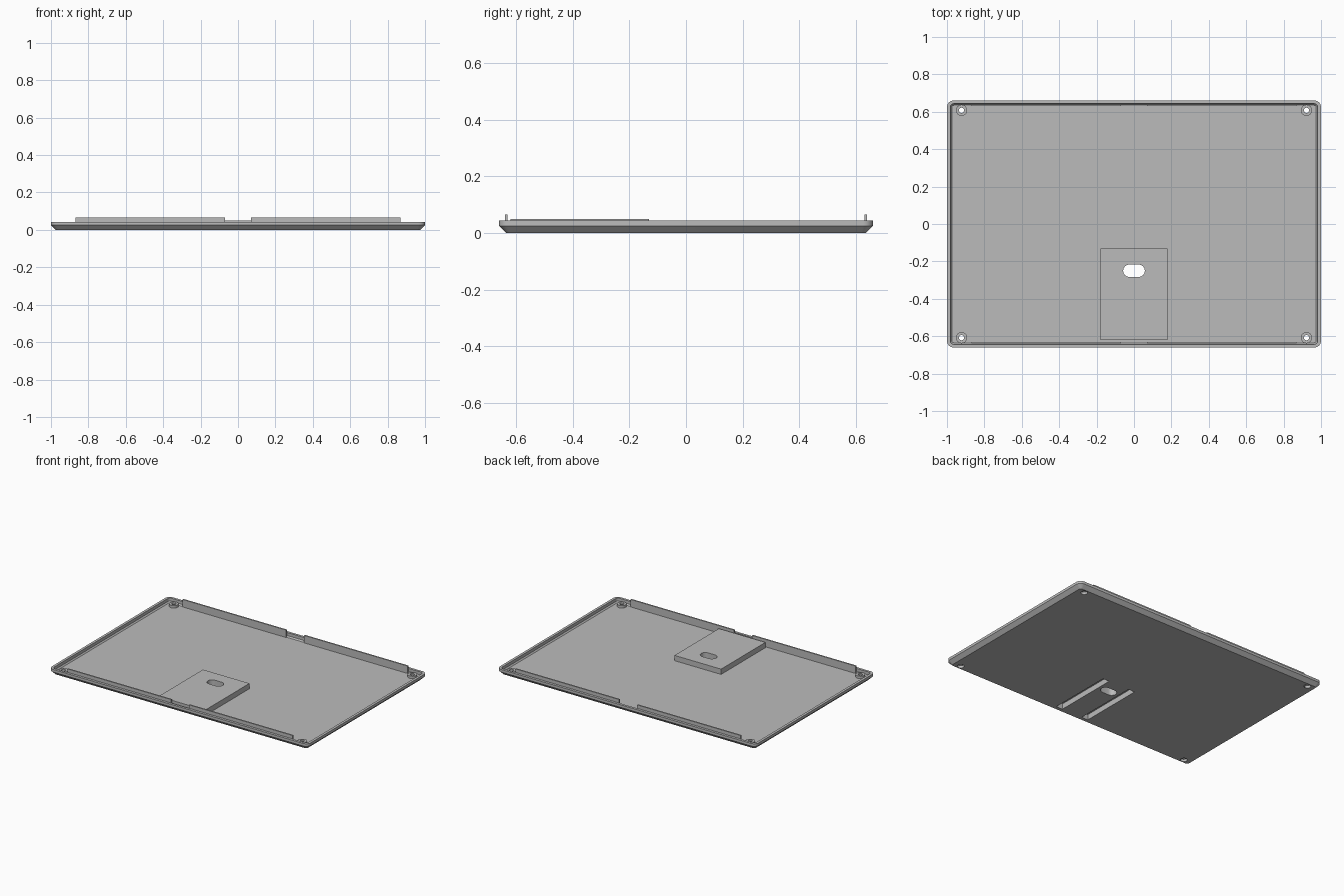
import bpy, bmesh, math

cube = bpy.data.objects.get("Cube")
if cube:
    bpy.data.objects.remove(cube, do_unlink=True)

grey = bpy.data.materials.new("plain grey")
grey.use_nodes = True
grey.diffuse_color = (0.5, 0.5, 0.5, 1)
grey.node_tree.nodes["Principled BSDF"].inputs["Base Color"].default_value = (0.5, 0.5, 0.5, 1)


def outline(hx, hy, r, steps=6):
    """Rounded rectangle, counter-clockwise; r near hx and hy gives a circle."""
    points = []
    for k, (sx, sy) in enumerate([(1, 1), (-1, 1), (-1, -1), (1, -1)]):
        for i in range(steps + 1):
            a = (k + i / steps) * math.pi / 2
            points.append((sx * (hx - r) + r * math.cos(a), sy * (hy - r) + r * math.sin(a)))
    return points


def loft(name, rings, cx=0, cy=0):
    """Closed solid through rings of (half x, half y, corner radius, z)."""
    bm = bmesh.new()
    loops = [[bm.verts.new((cx + x, cy + y, z)) for x, y in outline(hx, hy, r)]
             for hx, hy, r, z in rings]
    n = len(loops[0])
    for low, high in zip(loops, loops[1:]):
        for i in range(n):
            j = (i + 1) % n
            bm.faces.new((low[i], low[j], high[j], high[i]))
    bm.faces.new(loops[0][::-1])
    bm.faces.new(loops[-1])
    return finish(name, bm)


def box(name, x0, x1, y0, y1, z0, z1):
    bm = bmesh.new()
    bmesh.ops.create_cube(bm, size=1)
    for v in bm.verts:
        v.co = (x1 if v.co.x > 0 else x0, y1 if v.co.y > 0 else y0, z1 if v.co.z > 0 else z0)
    return finish(name, bm)


def finish(name, bm):
    bmesh.ops.recalc_face_normals(bm, faces=bm.faces)
    mesh = bpy.data.meshes.new(name)
    bm.to_mesh(mesh)
    bm.free()
    mesh.materials.append(grey)
    obj = bpy.data.objects.new(name, mesh)
    bpy.context.collection.objects.link(obj)
    return obj


def disc(name, r0, r1, z0, z1, cx, cy):
    return loft(name, [(r0, r0, r0 * 0.998, z0), (r1, r1, r1 * 0.998, z1)], cx, cy)


def combine(target, tool, operation):
    mod = target.modifiers.new(operation.lower(), 'BOOLEAN')
    mod.operation = operation
    mod.solver = 'EXACT'
    mod.object = tool
    bpy.context.view_layer.objects.active = target
    bpy.ops.object.modifier_apply(modifier=mod.name)
    bpy.data.objects.remove(tool, do_unlink=True)


# Shallow tray: chamfered underside, rim and recessed floor
tray = loft("tray", [
    (0.975, 0.635, 0.015, 0), (1, 0.66, 0.035, 0.025), (1, 0.66, 0.035, 0.043),
    (0.982, 0.643, 0.018, 0.043), (0.982, 0.643, 0.018, 0.022), (0.974, 0.635, 0.012, 0.013)])

# Raised mounting block and corner screw bosses
combine(tray, box("mounting_block", -0.18, 0.18, -0.62, -0.13, 0.006, 0.05), 'UNION')
corners = [(sx * 0.922, sy * 0.608) for sx in (-1, 1) for sy in (-1, 1)]
for x, y in corners:
    combine(tray, disc("screw_boss", 0.03, 0.03, 0.006, 0.03, x, y), 'UNION')

# Screw holes with wider recesses below
for x, y in corners:
    combine(tray, disc("screw_hole", 0.014, 0.014, -0.02, 0.07, x, y), 'DIFFERENCE')
    combine(tray, disc("screw_head_recess", 0.022, 0.022, -0.02, 0.017, x, y), 'DIFFERENCE')

# Oblong cable hole and two slots on the underside of the block
combine(tray, loft("cable_hole", [(0.058, 0.033, 0.0329, -0.02), (0.058, 0.033, 0.0329, 0.08)],
                   0, -0.25), 'DIFFERENCE')
for x in (-0.105, 0.105):
    combine(tray, box("slot", x - 0.025, x + 0.025, -0.61, -0.15, -0.02, 0.038), 'DIFFERENCE')

# Thin locating lips along the long walls, split in the middle
for side, sy in (("front", -1), ("back", 1)):
    for end, sx in (("left", 1), ("right", -1)):
        xs = sorted((sx * 0.07, sx * 0.87))
        ys = sorted((sy * 0.63, sy * 0.64))
        box(f"{side}_{end}_lip", *xs, *ys, 0.01, 0.065)

# Smooth the rounded corners and holes
bpy.ops.object.select_all(action='DESELECT')
tray.select_set(True)
bpy.context.view_layer.objects.active = tray
bpy.ops.object.shade_smooth_by_angle(angle=math.radians(30))
